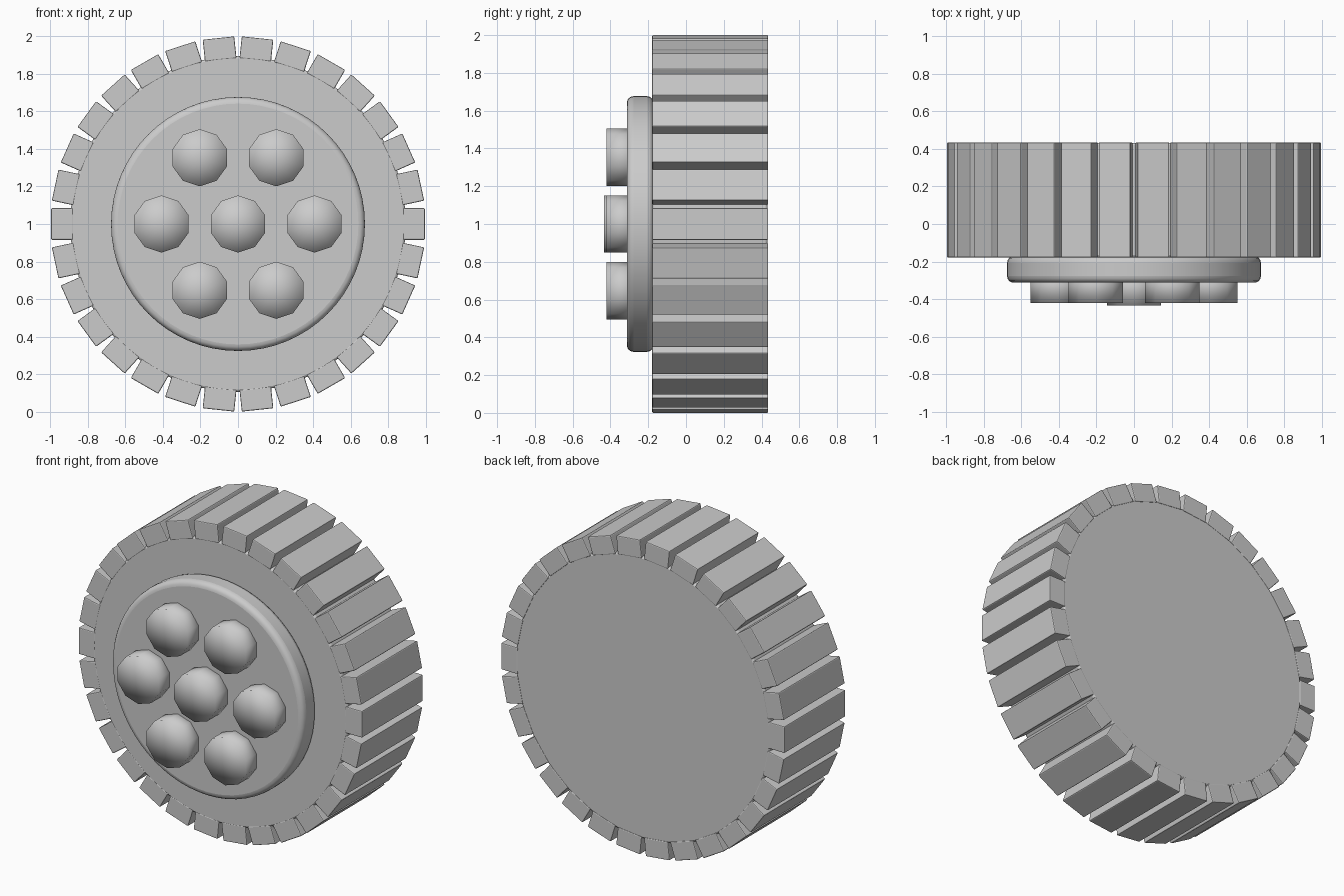
import bpy, math

if "Cube" in bpy.data.objects:
    bpy.data.objects.remove(bpy.data.objects["Cube"])

CZ = 1.0  # wheel axle height


def bevel(obj, width, segments):
    m = obj.modifiers.new("Bevel", 'BEVEL')
    m.width = width
    m.segments = segments
    m.limit_method = 'ANGLE'
    m.angle_limit = math.radians(40)


def disc(name, radius, y0, y1, sides, x=0.0, z=CZ, cap='NGON'):
    """Cylinder along y, from y0 (front) to y1 (back)."""
    bpy.ops.mesh.primitive_cylinder_add(
        vertices=sides, radius=radius, depth=y1 - y0, end_fill_type=cap,
        location=(x, (y0 + y1) / 2, z), rotation=(math.pi / 2, 0, 0))
    obj = bpy.context.object
    obj.name = name
    return obj


# Tyre body
tyre = disc("tyre_body", 0.895, -0.178, 0.432, 96)
bevel(tyre, 0.012, 2)
bpy.ops.object.shade_smooth_by_angle(angle=math.radians(35))

# Raised hub plate with rounded rim
hub = disc("hub_plate", 0.677, -0.313, -0.172, 64)
bevel(hub, 0.035, 4)
bpy.ops.object.shade_smooth_by_angle(angle=math.radians(35))

# Ten-sided studs, fully smooth shaded: one in the centre, six around it
disc("centre_stud", 0.152, -0.435, -0.25, 10, cap='TRIFAN')
bpy.ops.object.shade_smooth()
for i in range(6):
    a = i * math.pi / 3
    disc(f"stud_{i + 1}", 0.152, -0.42, -0.25, 10,
         0.408 * math.cos(a), CZ + 0.408 * math.sin(a), 'TRIFAN')
    bpy.ops.object.shade_smooth()

# Tread blocks around the rim
R_IN, R_OUT, COUNT = 0.88, 0.997, 30
r_mid = (R_IN + R_OUT) / 2
bpy.ops.mesh.primitive_cube_add(size=1)
first = bpy.context.object
for v in first.data.vertices:
    v.co.x *= R_OUT - R_IN
    v.co.y *= 0.614
    v.co.z *= 0.169
for i in range(COUNT):
    if i == 0:
        block = first
    else:
        block = bpy.data.objects.new("tread_block", first.data)
        bpy.context.collection.objects.link(block)
    block.name = f"tread_block_{i + 1}"
    a = 2 * math.pi * i / COUNT
    block.location = (r_mid * math.cos(a), 0.128, CZ + r_mid * math.sin(a))
    block.rotation_euler = (0, -a, 0)
    bevel(block, 0.006, 2)
